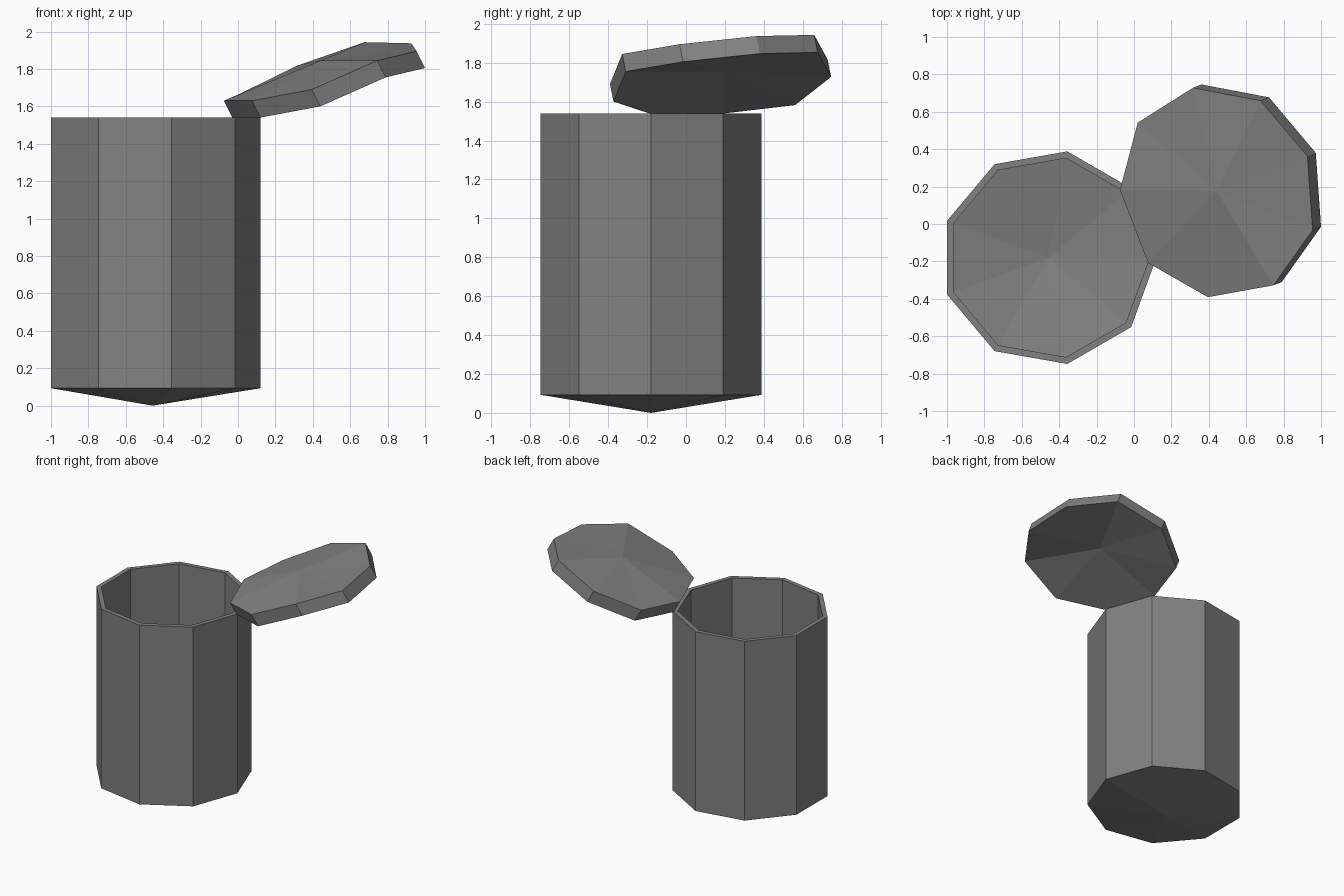
import bpy, math
from mathutils import Vector

if "Cube" in bpy.data.objects:
    bpy.data.objects.remove(bpy.data.objects["Cube"])

SIDES = 9

# Dark grey metal
dark_grey = bpy.data.materials.new("dark_grey")
dark_grey.diffuse_color = (0.22, 0.22, 0.22, 1)
dark_grey.use_nodes = True
dark_grey.node_tree.nodes["Principled BSDF"].inputs["Base Color"].default_value = dark_grey.diffuse_color


def ring(center, radius, z):
    """Nine-sided ring with its first corner pointing along +x."""
    return [Vector((center[0] + radius * math.cos(2 * math.pi * i / SIDES),
                    center[1] + radius * math.sin(2 * math.pi * i / SIDES), z))
            for i in range(SIDES)]


def lofted(name, start, rings, end):
    """Skin a chain of rings, closing both ends with a fan to an apex."""
    verts = [start] + [p for r in rings for p in r] + [end]
    last = len(verts) - 1
    top = 1 + (len(rings) - 1) * SIDES
    faces = []
    for i in range(SIDES):
        j = (i + 1) % SIDES
        faces.append((0, 1 + j, 1 + i))
        for k in range(len(rings) - 1):
            a, b = 1 + k * SIDES, 1 + (k + 1) * SIDES
            faces.append((a + i, a + j, b + j, b + i))
        faces.append((top + i, top + j, last))
    mesh = bpy.data.meshes.new(name)
    mesh.from_pydata([tuple(v) for v in verts], [], faces)
    mesh.materials.append(dark_grey)
    obj = bpy.data.objects.new(name, mesh)
    bpy.context.collection.objects.link(obj)
    return obj


# Can body: pointed base, outer wall, flat rim, inner wall, sunken floor
c = (-0.457, -0.18)
lofted("can_body", Vector((*c, 0.0)),
       [ring(c, 0.577, 0.093), ring(c, 0.577, 1.54),
        ring(c, 0.54, 1.54), ring(c, 0.54, 0.125)],
       Vector((*c, 0.035)))

# Open lid: slightly bent lower outline, pushed up along the lid thickness
outline = [Vector(p) for p in (
    (0.12, -0.19, 1.54), (0.44, -0.373, 1.60), (0.79, -0.31, 1.755),
    (1.0, -0.015, 1.805), (0.972, 0.38, 1.847), (0.722, 0.677, 1.853),
    (0.36, 0.746, 1.727), (0.065, 0.56, 1.582), (-0.03, 0.20, 1.54))]
thickness = Vector((-0.045, -0.018, 0.09))
apex = Vector((0.487, 0.195, 1.755))
lofted("lid", apex, [outline, [p + thickness for p in outline]],
       apex + thickness)
